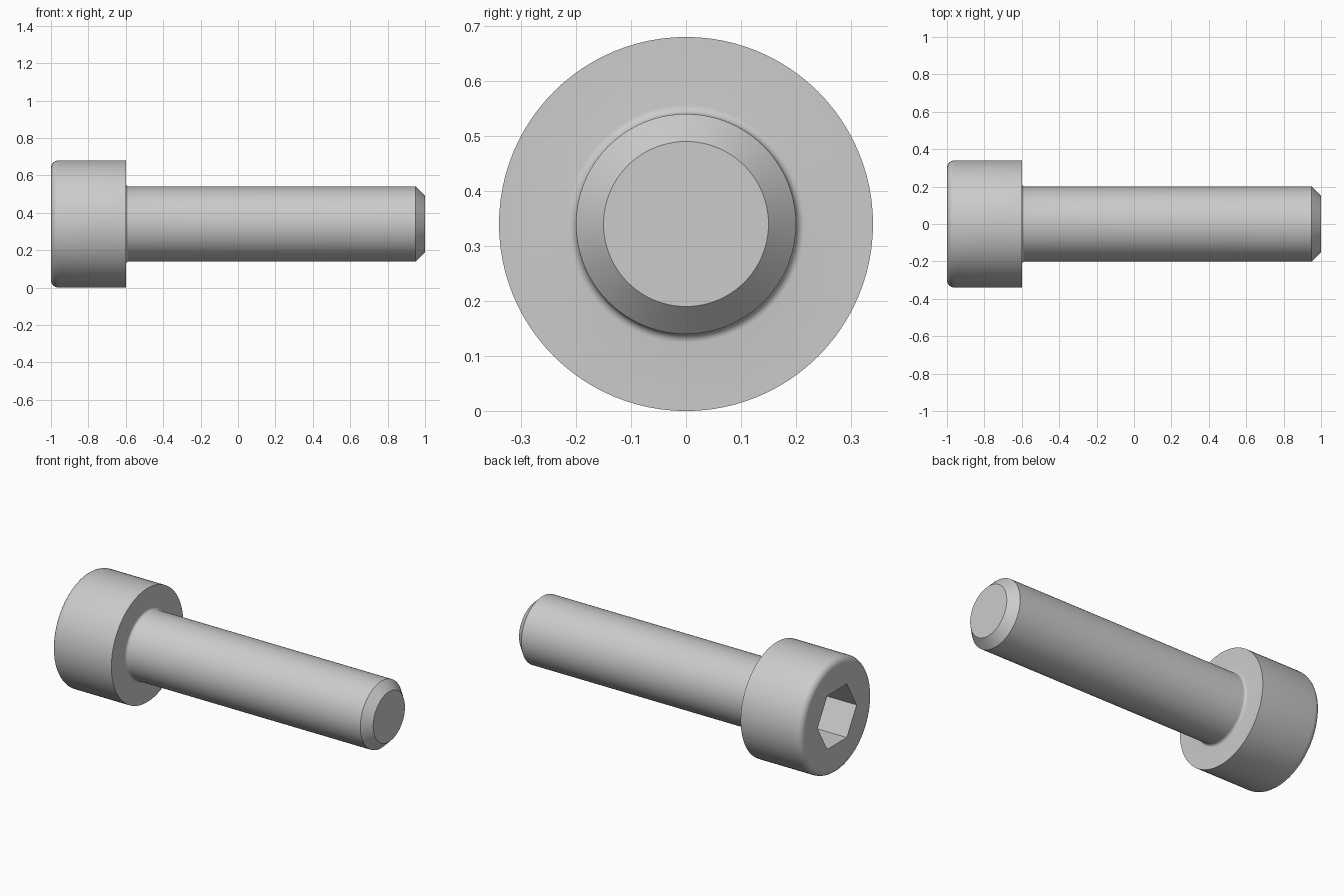
import bpy, bmesh, math
from mathutils import Matrix, Vector

cube = bpy.data.objects.get("Cube")
if cube:
    bpy.data.objects.remove(cube, do_unlink=True)

HEAD_R, SHANK_R = 0.34, 0.20
HEAD_END, SEAT, TIP = -1.0, -0.6, 1.0
EDGE, NECK, CHAMFER = 0.04, 0.016, 0.05
SOCKET_R, SOCKET_DEPTH = 0.32 / math.sqrt(3), 0.2
SEGMENTS = 96

steel = bpy.data.materials.new("plain steel grey")
steel.use_nodes = True
grey = (0.6, 0.6, 0.6, 1.0)
steel.diffuse_color = grey
steel.node_tree.nodes["Principled BSDF"].inputs["Base Color"].default_value = grey


def arc(cx, cr, radius, start, end, steps=6):
    """Points (x, radius) along an arc, angles in degrees."""
    angles = [math.radians(start + (end - start) * i / steps) for i in range(steps + 1)]
    return [(cx + radius * math.cos(a), cr + radius * math.sin(a)) for a in angles]


def make_object(name, bm):
    bmesh.ops.recalc_face_normals(bm, faces=bm.faces)
    mesh = bpy.data.meshes.new(name)
    bm.to_mesh(mesh)
    bm.free()
    mesh.materials.append(steel)
    obj = bpy.data.objects.new(name, mesh)
    bpy.context.collection.objects.link(obj)
    return obj


# Turned body: rounded head rim, neck fillet, shank and chamfered tip
profile = arc(HEAD_END + EDGE, HEAD_R - EDGE, EDGE, 180, 90)
profile += [(SEAT, HEAD_R)]
profile += arc(SEAT + NECK, SHANK_R + NECK, NECK, 180, 270)
profile += [(TIP - CHAMFER, SHANK_R), (TIP, SHANK_R - CHAMFER)]

bm = bmesh.new()
rings = []
for x, r in profile:
    turns = [2 * math.pi * i / SEGMENTS for i in range(SEGMENTS)]
    rings.append([bm.verts.new((x, r * math.cos(t), HEAD_R + r * math.sin(t))) for t in turns])
for a, b in zip(rings, rings[1:]):
    for i in range(SEGMENTS):
        j = (i + 1) % SEGMENTS
        bm.faces.new((a[i], a[j], b[j], b[i]))
bm.faces.new(rings[0])
bm.faces.new(rings[-1])
screw = make_object("socket_head_screw", bm)

# Hexagonal socket cutter, with corners towards front and back
bm = bmesh.new()
bmesh.ops.create_cone(bm, cap_ends=True, segments=6, radius1=SOCKET_R,
                      radius2=SOCKET_R, depth=2 * SOCKET_DEPTH)
corner = max(bm.verts, key=lambda v: v.co.y).co
twist = math.pi / 2 - math.atan2(corner.y, corner.x)
place = (Matrix.Translation(Vector((HEAD_END, 0, HEAD_R)))
         @ Matrix.Rotation(math.pi / 2, 4, 'Y') @ Matrix.Rotation(twist, 4, 'Z'))
bmesh.ops.transform(bm, matrix=place, verts=bm.verts)
cutter = make_object("socket_cutter", bm)
cutter.hide_render = True

# Cut the socket, then shade smooth with sharp edges kept
cut = screw.modifiers.new("socket", 'BOOLEAN')
cut.operation = 'DIFFERENCE'
cut.solver = 'EXACT'
cut.object = cutter
bpy.ops.object.select_all(action='DESELECT')
screw.select_set(True)
bpy.context.view_layer.objects.active = screw
bpy.ops.object.modifier_apply(modifier=cut.name)
bpy.data.objects.remove(cutter, do_unlink=True)
bpy.ops.object.shade_smooth_by_angle(angle=math.radians(30))
